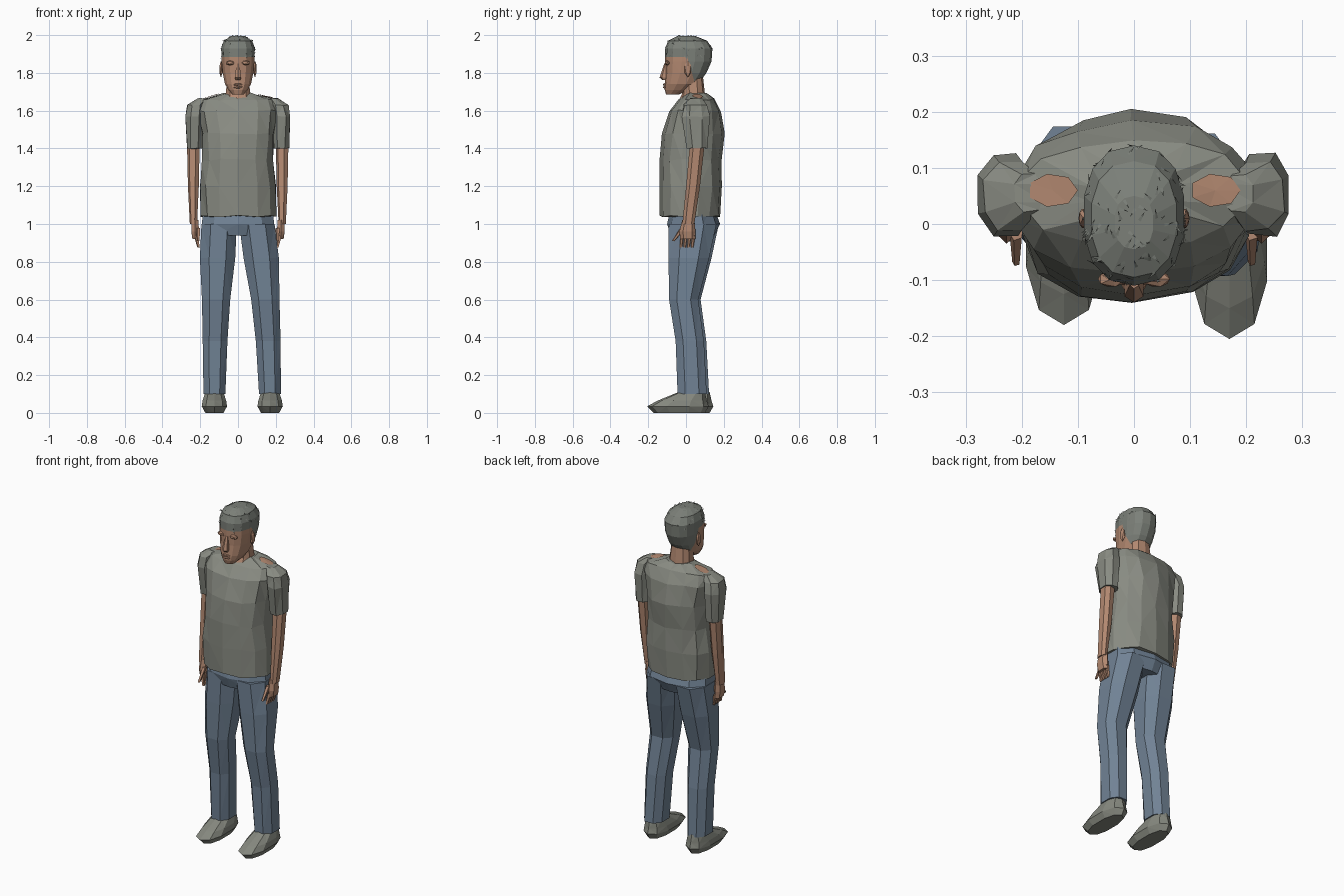
import bpy, bmesh, math, random
from mathutils import Matrix, Vector
from mathutils.bvhtree import BVHTree

random.seed(4)
if "Cube" in bpy.data.objects:
    bpy.data.objects.remove(bpy.data.objects["Cube"])


def material(name, red, green, blue):
    mat = bpy.data.materials.new(name)
    mat.use_nodes = True
    mat.diffuse_color = (red, green, blue, 1)
    shader = mat.node_tree.nodes["Principled BSDF"]
    shader.inputs["Base Color"].default_value = mat.diffuse_color
    return mat


SHIRT = material("shirt grey", .25, .26, .225)
JEANS = material("denim blue", .165, .225, .3)
SKIN = material("skin", .45, .25, .165)
HAIR = material("hair grey", .2, .215, .19)
SHOE = material("shoe grey", .235, .245, .21)


def finish(name, bm, *materials):
    mesh = bpy.data.meshes.new(name)
    bm.to_mesh(mesh)
    bm.free()
    for mat in materials:
        mesh.materials.append(mat)
    obj = bpy.data.objects.new(name, mesh)
    bpy.context.scene.collection.objects.link(obj)


def rounded(angle, trig):
    """Sine or cosine pushed outward, for a slightly boxy oval."""
    value = trig(angle)
    return math.copysign(abs(value) ** .85, value)


def skin_rings(rows, sides, spine, shift=0, jitter=0):
    """Capped faceted skin over rows of height, half width, front y, back y."""
    bm = bmesh.new()
    rings = []
    for z, half, front, back in rows:
        ring = []
        for step in range(sides):
            angle = math.tau * (step + .5) / sides
            x = spine(z) + half * rounded(angle, math.cos)
            y = (front + back + (back - front) * rounded(angle, math.sin)) / 2
            wobble = Vector([random.uniform(-jitter, jitter) for axis in "xyz"])
            ring.append(bm.verts.new(Vector((x, y + shift, z)) + wobble))
        rings.append(ring)
    for low, high in zip(rings, rings[1:]):
        for i in range(sides):
            bm.faces.new((low[i - 1], low[i], high[i], high[i - 1]))
    bm.faces.new(rings[0])
    bm.faces.new(rings[-1])
    bmesh.ops.recalc_face_normals(bm, faces=bm.faces)
    bmesh.ops.triangulate(bm, faces=bm.faces)
    return bm


def loft(name, mat, rows, sides=8, spine=lambda z: 0, **options):
    finish(name, skin_rings(rows, sides, spine, **options), mat)


def blob(name, mat, centre, size):
    bm = bmesh.new()
    bmesh.ops.create_icosphere(bm, subdivisions=1, radius=1)
    place = Matrix.Translation(centre) @ Matrix.Diagonal((*size, 1))
    bmesh.ops.transform(bm, matrix=place, verts=bm.verts)
    finish(name, bm, mat)


# Shirt body
shirt = skin_rings([
    (1.04, .205, -.135, .18),
    (1.2, .205, -.14, .19),
    (1.34, .19, -.14, .19),
    (1.48, .195, -.13, .2),
    (1.6, .22, -.09, .18),
    (1.66, .2, -.04, .15),
    (1.69, .08, 0, .11)], 14, lambda z: 0, jitter=.006)
shirt_surface = BVHTree.FromBMesh(shirt)
finish("shirt", shirt, SHIRT)

# Hips
loft("trouser_hips", JEANS, [
    (.94, .19, -.08, .15),
    (1, .2, -.1, .18),
    (1.09, .19, -.08, .15)], sides=10)


def shoulder_patch(name, side):
    """Thin oval of skin lying on the slope of the shoulder."""
    bm = bmesh.new()

    def drape(x, y):
        hit = shirt_surface.ray_cast(Vector((x, y, 3)), Vector((0, 0, -1)))[0]
        return bm.verts.new(hit + Vector((0, 0, .006)))

    centre = drape(side * .145, .06)
    rim = []
    for step in range(7):
        angle = math.tau * step / 7
        rim.append(drape(side * .145 + .045 * math.cos(angle),
                         .06 + .03 * math.sin(angle)))
    for i in range(len(rim)):
        bm.faces.new((centre, rim[i - 1], rim[i]))
    finish(name, bm, SKIN)


# Paired parts; the left foot stands wider and further forward
for label, side, lean, shift in (("left", 1, .07, 0), ("right", -1, .025, .025)):
    def fixed(x):
        return lambda z: side * x

    loft(label + "_trouser_leg", JEANS, [
        (.1, .062, -.05, .115),
        (.38, .07, -.06, .1),
        (.6, .08, -.095, .07),
        (.82, .1, -.1, .13),
        (1, .1, -.1, .17)],
        spine=lambda z: side * (.1 + lean * (1 - z * z)), shift=shift / 2)

    loft(label + "_shoe", SHOE, [
        (0, .05, -.17, .1),
        (.035, .07, -.205, .12),
        (.065, .065, -.15, .11),
        (.11, .05, -.04, .1)],
        sides=10, spine=fixed(.1 + lean), shift=shift)

    loft(label + "_sleeve", SHIRT, [
        (1.4, .043, 0, .115),
        (1.57, .05, -.025, .13),
        (1.63, .05, -.015, .115),
        (1.665, .03, .02, .09)],
        spine=lambda z: side * min(.23, 1.85 - z), jitter=.003)

    loft(label + "_arm", SKIN, [
        (1, .02, -.02, .045),
        (1.2, .03, 0, .075),
        (1.43, .035, .02, .1)], sides=7, spine=fixed(.235))

    loft(label + "_palm", SKIN, [
        (.92, .016, -.03, .05),
        (.96, .023, -.035, .05),
        (1.02, .02, -.02, .045)], sides=6, spine=fixed(.227))

    for number, y in enumerate((-.02, 0, .02, .04)):
        loft(f"{label}_finger_{number}", SKIN, [
            (.875, .007, y - .015, y),
            (.94, .012, y - .01, y + .01)],
            sides=5, spine=lambda z: side * (z + .04) / 4.4)

    loft(label + "_thumb", SKIN, [
        (.91, .007, -.075, -.06),
        (.98, .012, -.03, 0)], sides=5, spine=fixed(.21))

    shoulder_patch(label + "_shoulder_skin", side)
    blob(label + "_ear", SKIN, (side * .09, .01, 1.82), (.01, .02, .045))
    blob(label + "_brow", SKIN, (side * .04, -.098, 1.853), (.027, .016, .014))

# Neck
loft("neck", SKIN, [
    (1.64, .07, -.045, .1),
    (1.69, .068, -.02, .1),
    (1.78, .058, -.02, .09)], sides=10)

# Head, cut along the hairline and coloured on either side of it
head = skin_rings([
    (1.685, .03, -.105, -.04),
    (1.71, .052, -.113, .02),
    (1.74, .07, -.113, .065),
    (1.8, .083, -.108, .108),
    (1.86, .089, -.11, .135),
    (1.93, .091, -.11, .14),
    (1.97, .077, -.095, .112),
    (1.995, .035, -.045, .05)], 14, lambda z: 0)
FRINGE, NAPE = 1.885, 1.735
up = Vector((0, 0, 1))
back_line, back_normal = Vector((0, .01, 1.87)), Vector((0, 1, .3))
for point, normal in ((up * FRINGE, up), (up * NAPE, up), (back_line, back_normal)):
    bmesh.ops.bisect_plane(head, geom=head.verts[:] + head.edges[:] + head.faces[:],
                           plane_co=point, plane_no=normal)
bmesh.ops.triangulate(head, faces=head.faces)
scalp = []
for face in head.faces:
    centre = face.calc_center_median()
    behind = (centre - back_line).dot(back_normal) > 0 and centre.z > NAPE
    face.material_index = int(centre.z > FRINGE or behind)
    if centre.z > FRINGE:
        scalp.append(face)

# Short loose tufts over the scalp
tufts = bmesh.new()
for count in range(110):
    face = random.choice(scalp)
    a, b, c = (vert.co for vert in face.verts)
    low, high = sorted((random.random(), random.random()))
    root = a * low + b * (high - low) + c * (1 - high)
    turn = Matrix.Rotation(random.uniform(0, math.tau), 3, face.normal)
    along = turn @ face.normal.orthogonal().normalized()
    wide = face.normal.cross(along) * .003
    tip = root + along * .018 + face.normal * .005
    tip.z = min(tip.z, 2)
    tufts.faces.new([tufts.verts.new(p) for p in (root - wide, root + wide, tip)])
finish("hair_tufts", tufts, HAIR)
finish("head", head, SKIN, HAIR)

# Nose and lips
loft("nose", SKIN, [
    (1.762, .014, -.125, -.1),
    (1.775, .019, -.14, -.09),
    (1.85, .009, -.115, -.09)], sides=6)
for name, z in (("upper_lip", 1.738), ("lower_lip", 1.724)):
    blob(name, SKIN, (0, -.107, z), (.026, .017, .008))
